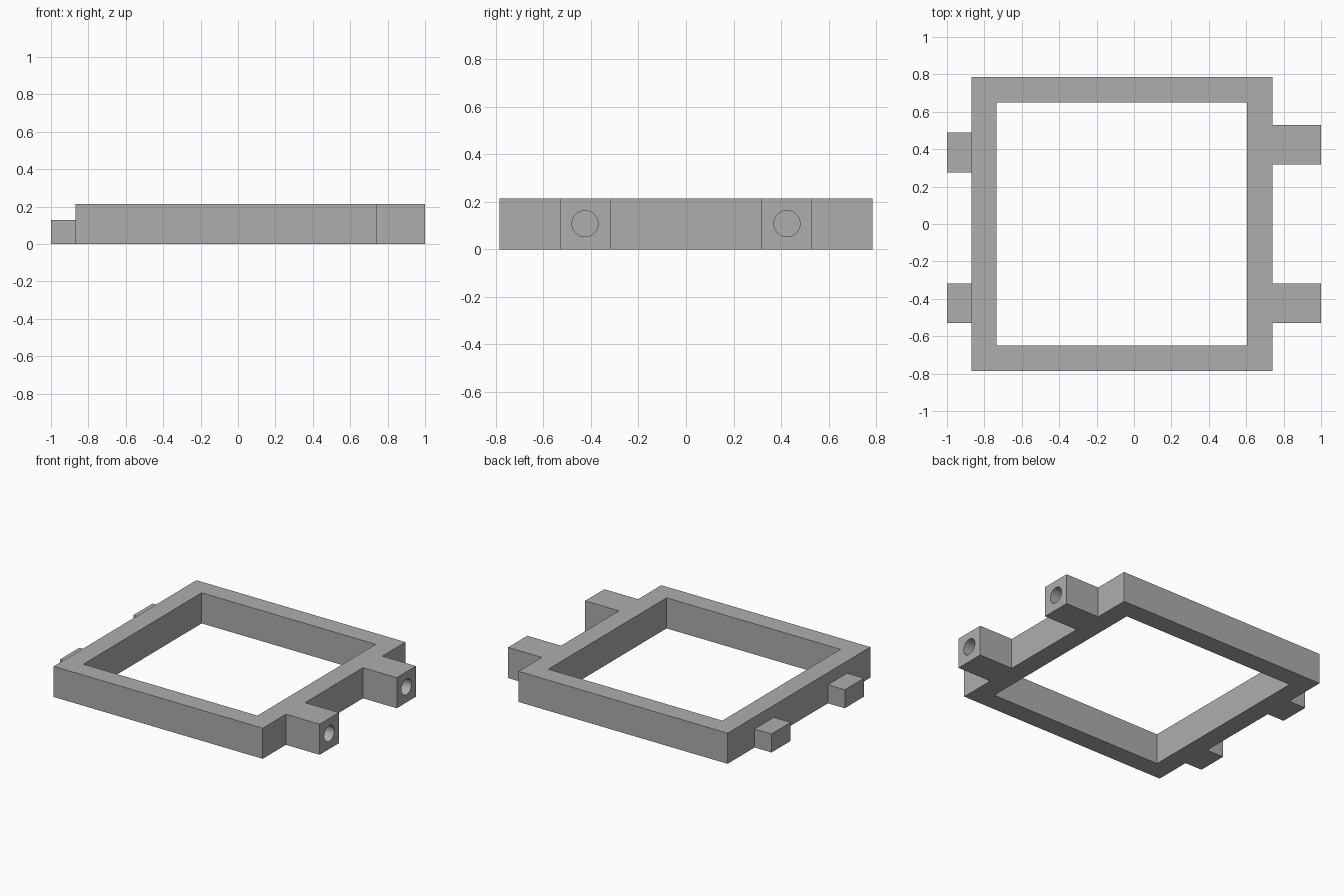
import bpy
import bmesh
from mathutils import Matrix, Vector

cube = bpy.data.objects.get("Cube")
if cube:
    bpy.data.objects.remove(cube, do_unlink=True)

HEIGHT = 0.213
LEFT, RIGHT, HALF_Y = -0.87, 0.74, 0.785     # frame outline
IN_LEFT, IN_RIGHT, IN_Y = -0.735, 0.605, 0.65  # frame opening
END = 1.0
LUG_IN, LUG_OUT = 0.318, 0.53
HOLE_R, HOLE_Z = 0.055, 0.108

grey = bpy.data.materials.new("grey")
grey.use_nodes = True
colour = (0.42, 0.42, 0.42, 1)
grey.diffuse_color = colour
grey.node_tree.nodes["Principled BSDF"].inputs["Base Color"].default_value = colour


def add_object(name, bm):
    bmesh.ops.recalc_face_normals(bm, faces=bm.faces[:])
    mesh = bpy.data.meshes.new(name)
    bm.to_mesh(mesh)
    bm.free()
    mesh.materials.append(grey)
    obj = bpy.data.objects.new(name, mesh)
    bpy.context.collection.objects.link(obj)
    return obj


def add_box(name, lo, hi):
    lo, hi = Vector(lo), Vector(hi)
    bm = bmesh.new()
    bmesh.ops.create_cube(bm, size=1, matrix=Matrix.Translation((lo + hi) / 2)
                          @ Matrix.Diagonal((*(hi - lo), 1)))
    return add_object(name, bm)


def add_plate(name, loops, height):
    """Extrude closed outlines; inner loops become openings."""
    bm = bmesh.new()
    edges = []
    for loop in loops:
        verts = [bm.verts.new((x, y, 0)) for x, y in loop]
        edges += [bm.edges.new((a, b)) for a, b in zip(verts, verts[1:] + verts[:1])]
    bmesh.ops.triangle_fill(bm, edges=edges, use_beauty=True, normal=(0, 0, 1))
    result = bmesh.ops.extrude_face_region(bm, geom=bm.faces[:], use_keep_orig=True)
    top = [g for g in result["geom"] if isinstance(g, bmesh.types.BMVert)]
    bmesh.ops.translate(bm, verts=top, vec=(0, 0, height))
    return add_object(name, bm)


# Rectangular frame with two socket lugs in one outline
lug_side = [(RIGHT, -HALF_Y)]
for y0, y1 in ((-LUG_OUT, -LUG_IN), (LUG_IN, LUG_OUT)):
    lug_side += [(RIGHT, y0), (END, y0), (END, y1), (RIGHT, y1)]
outer = [(LEFT, -HALF_Y)] + lug_side + [(RIGHT, HALF_Y), (LEFT, HALF_Y)]
inner = [(IN_LEFT, -IN_Y), (IN_RIGHT, -IN_Y), (IN_RIGHT, IN_Y), (IN_LEFT, IN_Y)]
frame = add_plate("frame_with_lugs", [outer, inner], HEIGHT)

# Blind round sockets drilled into the lug ends
for side, y in (("front", -0.425), ("back", 0.425)):
    bm = bmesh.new()
    place = Matrix.Translation((END, y, HOLE_Z)) @ Matrix.Rotation(1.570796, 4, "Y")
    bmesh.ops.create_cone(bm, cap_ends=True, segments=40, radius1=HOLE_R,
                          radius2=HOLE_R, depth=2 * (END - RIGHT), matrix=place)
    cutter = add_object(side + "_socket_cutter", bm)
    cutter.hide_render = True
    cut = frame.modifiers.new(side + "_socket", "BOOLEAN")
    cut.object = cutter
    cut.operation = "DIFFERENCE"
    cut.solver = "EXACT"
    bpy.context.view_layer.objects.active = frame
    bpy.ops.object.modifier_apply(modifier=cut.name)
    bpy.data.objects.remove(cutter, do_unlink=True)

bpy.ops.object.select_all(action="DESELECT")
frame.select_set(True)
bpy.context.view_layer.objects.active = frame
bpy.ops.object.shade_smooth_by_angle(angle=0.52)

# Low tabs on the opposite side
for side, y0, y1 in (("front", -LUG_OUT, -LUG_IN), ("back", 0.276, 0.488)):
    add_box(side + "_tab", (-END, y0, 0), (LEFT, y1, 0.129))
